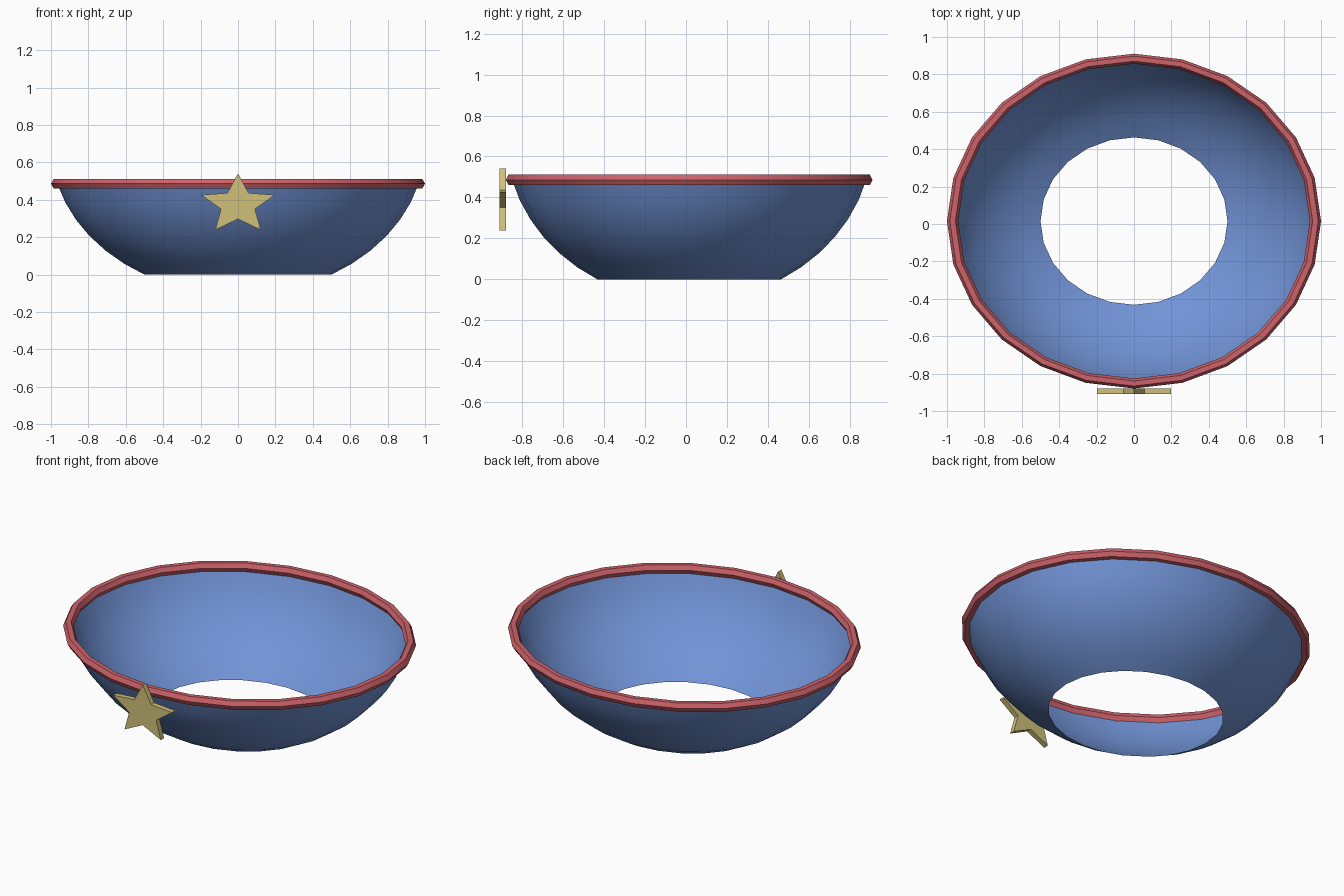
import bpy, bmesh
from math import sin, cos, pi, radians

cube = bpy.data.objects.get("Cube")
if cube:
    bpy.data.objects.remove(cube, do_unlink=True)

SIDES = 24
DEPTH = 0.895      # oval squash along y
CENTRE_Y = 0.0155


def material(name, colour):
    mat = bpy.data.materials.new(name)
    mat.use_nodes = True
    mat.diffuse_color = (*colour, 1)
    mat.node_tree.nodes["Principled BSDF"].inputs["Base Color"].default_value = (*colour, 1)
    return mat


def finish(bm, name, mat, smooth=True):
    bmesh.ops.recalc_face_normals(bm, faces=bm.faces)
    mesh = bpy.data.meshes.new(name)
    bm.to_mesh(mesh)
    bm.free()
    mesh.materials.append(mat)
    obj = bpy.data.objects.new(name, mesh)
    bpy.context.collection.objects.link(obj)
    if smooth:
        bpy.ops.object.select_all(action="DESELECT")
        obj.select_set(True)
        bpy.context.view_layer.objects.active = obj
        bpy.ops.object.shade_smooth_by_angle(angle=radians(30))
    return obj


def lathe(name, profile, mat, closed=False):
    """Spin (radius, z) points into an oval ring."""
    bm = bmesh.new()
    rings = []
    for r, z in profile:
        rings.append([bm.verts.new((r * cos(2 * pi * i / SIDES),
                                    r * DEPTH * sin(2 * pi * i / SIDES) + CENTRE_Y, z))
                      for i in range(SIDES)])
    pairs = list(zip(rings, rings[1:]))
    if closed:
        pairs.append((rings[-1], rings[0]))
    for low, high in pairs:
        for i in range(SIDES):
            j = (i + 1) % SIDES
            bm.faces.new((low[i], low[j], high[j], high[i]))
    return finish(bm, name, mat)


blue = material("soft blue", (0.165, 0.292, 0.672))
red = material("rose red", (0.61, 0.122, 0.144))
gold = material("pale gold", (0.62, 0.53, 0.195))

# Open bowl: a band of a flattened sphere without a floor
angles = [radians(30 + 7.5 * k) for k in range(7)]
bowl = [(sin(a), 0.8 * (cos(angles[0]) - cos(a))) for a in angles]
lathe("bowl", bowl, blue)

# Six-sided rim tube around the upper edge
rim = [(0.97 + 0.03 * cos(k * pi / 3), bowl[-1][1] + 0.03 * sin(k * pi / 3)) for k in range(6)]
lathe("rim", rim, red, closed=True)

# Flat star badge on the front
bm = bmesh.new()
points = []
for k in range(10):
    size = 1 if k % 2 == 0 else 0.46
    a = k * pi / 5
    points.append(bm.verts.new((0.207 * size * sin(a), -0.91, 0.374 + 0.167 * size * cos(a))))
face = bm.faces.new(points)
back = bmesh.ops.extrude_face_region(bm, geom=[face])
bmesh.ops.translate(bm, vec=(0, 0.031, 0),
                    verts=[g for g in back["geom"] if isinstance(g, bmesh.types.BMVert)])
finish(bm, "star_badge", gold, smooth=False)
